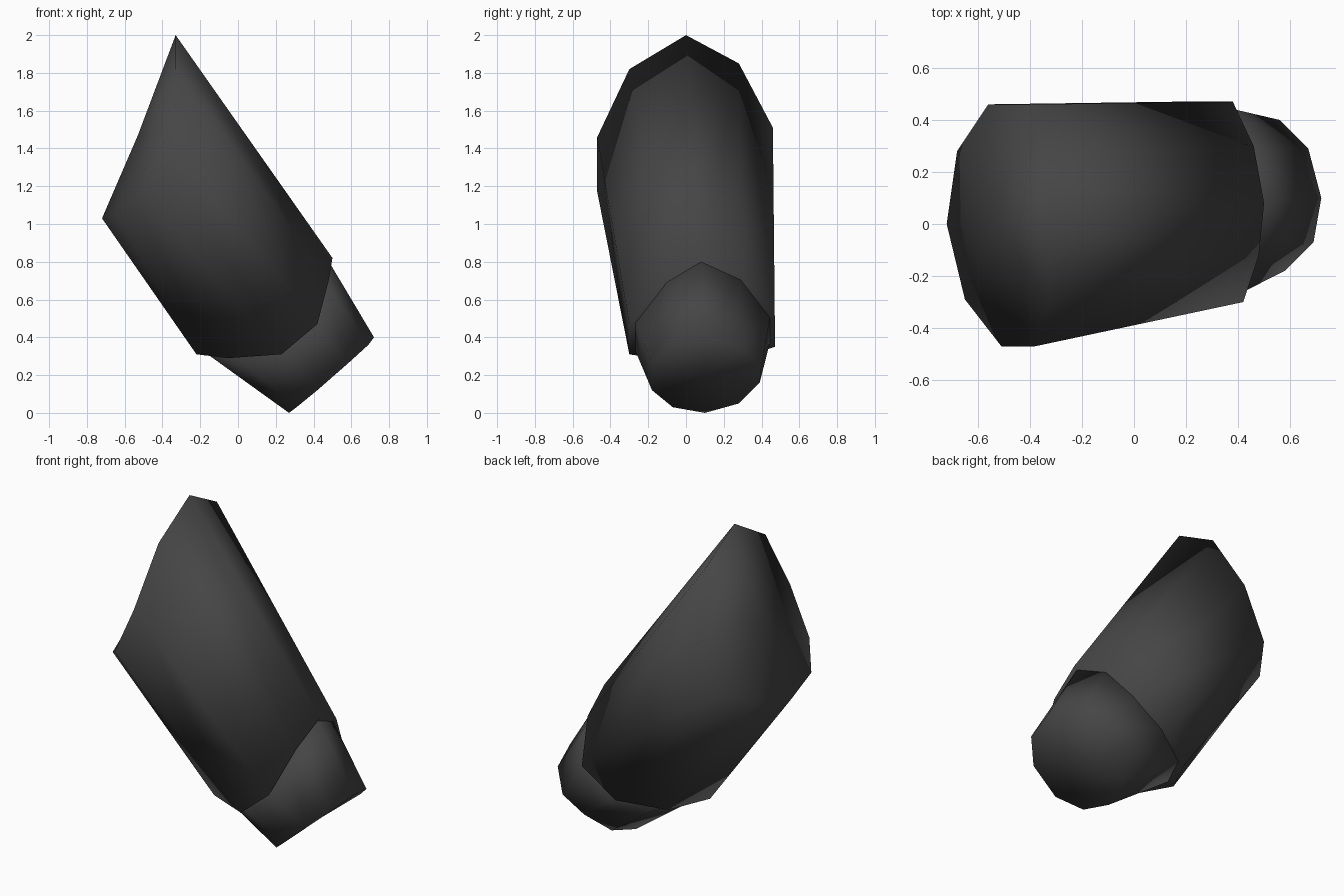
import bpy
import bmesh
from mathutils import Vector

default_cube = bpy.data.objects.get("Cube")
if default_cube:
    bpy.data.objects.remove(default_cube, do_unlink=True)


def make_material(name, colour):
    material = bpy.data.materials.new(name)
    material.use_nodes = True
    material.diffuse_color = colour
    shader = material.node_tree.nodes["Principled BSDF"]
    shader.inputs["Base Color"].default_value = colour
    shader.inputs["Roughness"].default_value = 0.6
    return material


def ring_centre(ring):
    return sum((Vector(point) for point in ring), Vector()) / len(ring)


def scaled_ring(ring, factor, offset):
    middle = ring_centre(ring)
    return [middle + (Vector(point) - middle) * factor + offset for point in ring]


def loft_part(name, upper, lower, upper_centre, lower_centre, material):
    """Join two matching rings with quads and close each end with a fan."""
    bm = bmesh.new()
    top = [bm.verts.new(point) for point in upper]
    bottom = [bm.verts.new(point) for point in lower]
    top_middle = bm.verts.new(upper_centre)
    bottom_middle = bm.verts.new(lower_centre)
    count = len(top)
    for i in range(count):
        j = (i + 1) % count
        bm.faces.new((top[i], top[j], bottom[j], bottom[i]))
        bm.faces.new((top[j], top[i], top_middle))
        bm.faces.new((bottom[i], bottom[j], bottom_middle))
    bmesh.ops.recalc_face_normals(bm, faces=bm.faces[:])
    for face in bm.faces:
        face.smooth = True
    mesh = bpy.data.meshes.new(name)
    bm.to_mesh(mesh)
    bm.free()
    mesh.materials.append(material)
    part = bpy.data.objects.new(name, mesh)
    bpy.context.collection.objects.link(part)
    return part


charcoal = make_material("charcoal", (0.06, 0.06, 0.06, 1))

# Rings run from the highest point round the front, underside and back
upper_rim = [
    (-.33, 0, 2), (-.33, -.3, 1.82), (-.38, -.47, 1.46), (-.51, -.47, 1.17),
    (-.65, -.29, 1.06), (-.72, 0, 1.03), (-.68, .28, 1.1), (-.56, .46, 1.2),
    (-.42, .46, 1.51), (-.34, .28, 1.85),
]
lower_rim = [
    (.5, .08, .82), (.48, -.12, .7), (.42, -.3, .47), (.23, -.3, .31),
    (-.05, -.16, .29), (-.22, .08, .31), (-.1, .32, .3), (.15, .47, .35),
    (.38, .47, .5), (.46, .3, .72),
]
tip_ring = [
    (.72, .1, .4), (.69, -.07, .36), (.58, -.18, .26), (.42, -.18, .12),
    (.31, -.07, .03), (.27, .1, 0), (.31, .28, .05), (.42, .39, .16),
    (.56, .4, .25), (.67, .29, .35),
]

# Large tapered sleeve with a ridged upper end
loft_part("main_sleeve", upper_rim, lower_rim,
          (-.53, 0, 1.47), ring_centre(lower_rim), charcoal)

# Narrower end piece, tucked slightly inside the sleeve
collar = scaled_ring(lower_rim, .95, Vector((-.03, 0, .04)))
loft_part("lower_end", collar, tip_ring,
          ring_centre(collar), ring_centre(tip_ring), charcoal)
